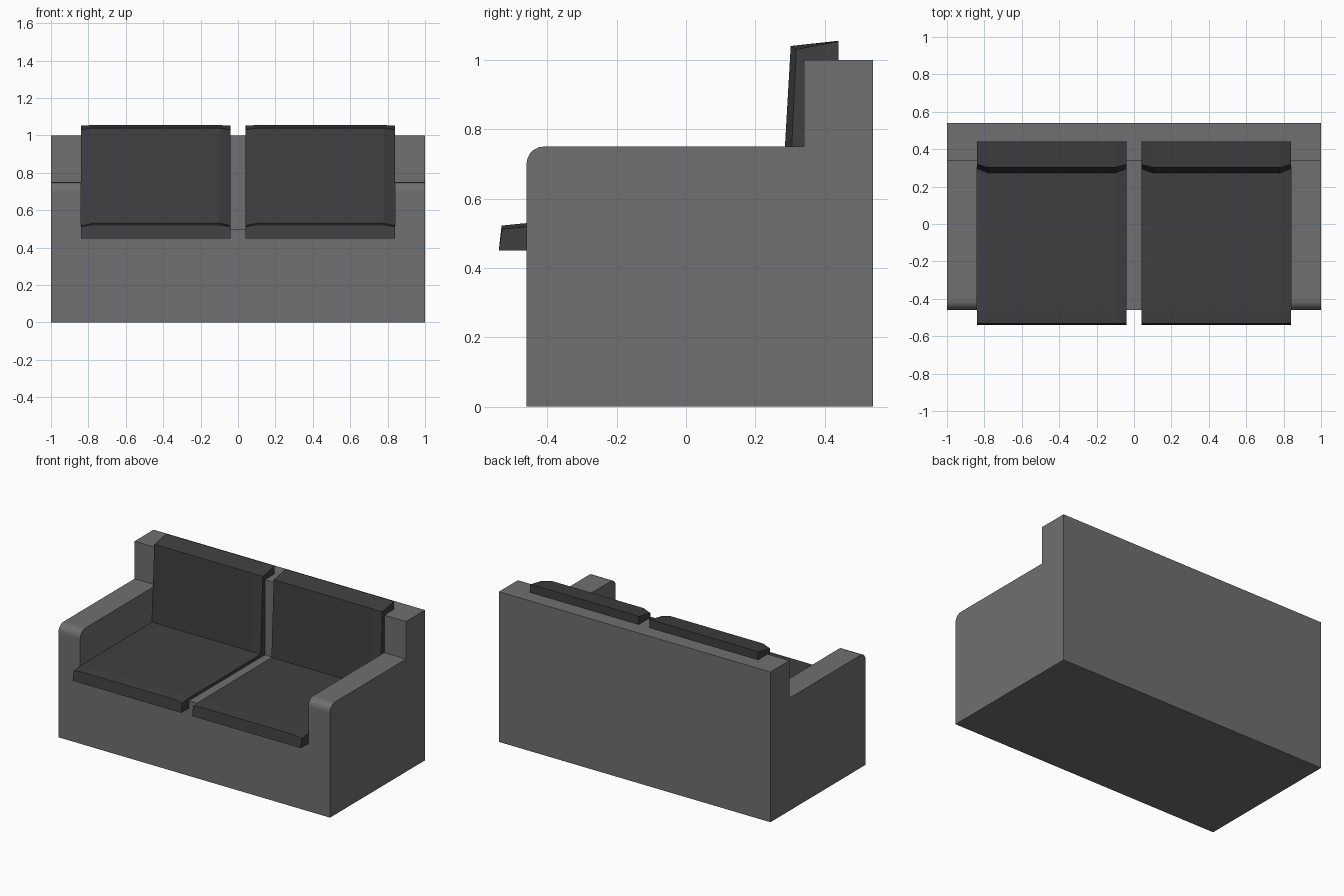
import bpy, bmesh, math

if "Cube" in bpy.data.objects:
    bpy.data.objects.remove(bpy.data.objects["Cube"])


def material(name, v):
    m = bpy.data.materials.new(name)
    m.diffuse_color = (v, v, v, 1)
    m.use_nodes = True
    m.node_tree.nodes["Principled BSDF"].inputs["Base Color"].default_value = m.diffuse_color
    return m


def loft(name, sections, mat):
    """Skin a list of (x, [(y, z), ...]) sections that share a point count."""
    bm = bmesh.new()
    rings = [[bm.verts.new((x, y, z)) for y, z in pts] for x, pts in sections]
    n = len(rings[0])
    for a, b in zip(rings, rings[1:]):
        for i in range(n):
            j = (i + 1) % n
            bm.faces.new((a[i], a[j], b[j], b[i]))
    bm.faces.new(rings[0])
    bm.faces.new(rings[-1][::-1])
    bmesh.ops.remove_doubles(bm, verts=bm.verts, dist=1e-5)
    bmesh.ops.recalc_face_normals(bm, faces=bm.faces)
    me = bpy.data.meshes.new(name)
    bm.to_mesh(me)
    bm.free()
    ob = bpy.data.objects.new(name, me)
    bpy.context.collection.objects.link(ob)
    me.materials.append(mat)
    return ob


# Sofa body: arm profile at the ends, dropped to seat height between the arms
front, back, rest, r = -0.46, 0.54, 0.34, 0.05
nose = [(front + r - r * math.cos(t), 0.70 + r * math.sin(t))
        for t in [math.pi / 2 * k / 5 for k in range(6)]]
tail = [(rest, 1), (back, 1), (back, 0), (front, 0), (front, 0.5)]
arm = nose + [(rest, 0.75), (rest, 0.75)] + tail
mid = [(y, 0.5) for y, z in nose] + [(rest, 0.5), (rest, 0.75)] + tail
loft("sofa_body", [(-1, arm), (-0.84, arm), (-0.84, mid),
                   (0.84, mid), (0.84, arm), (1, arm)],
     material("body_grey", 0.16))

# Cushion: L-shaped seat and back with a slightly crowned middle
edge = [(-0.54, 0.45), (-0.53, 0.512), (-0.46, 0.518), (0.295, 0.522),
        (0.318, 1.03), (0.44, 1.053), (0.44, 0.45)]
crown = [(-0.54, 0.45), (-0.532, 0.522), (-0.46, 0.529), (0.273, 0.534),
         (0.302, 1.04), (0.44, 1.055), (0.44, 0.45)]
cushion = loft("cushions", [(0.04, edge), (0.10, crown), (0.78, crown), (0.84, edge)],
               material("cushion_grey", 0.05))
cushion.modifiers.new("mirror", 'MIRROR')
